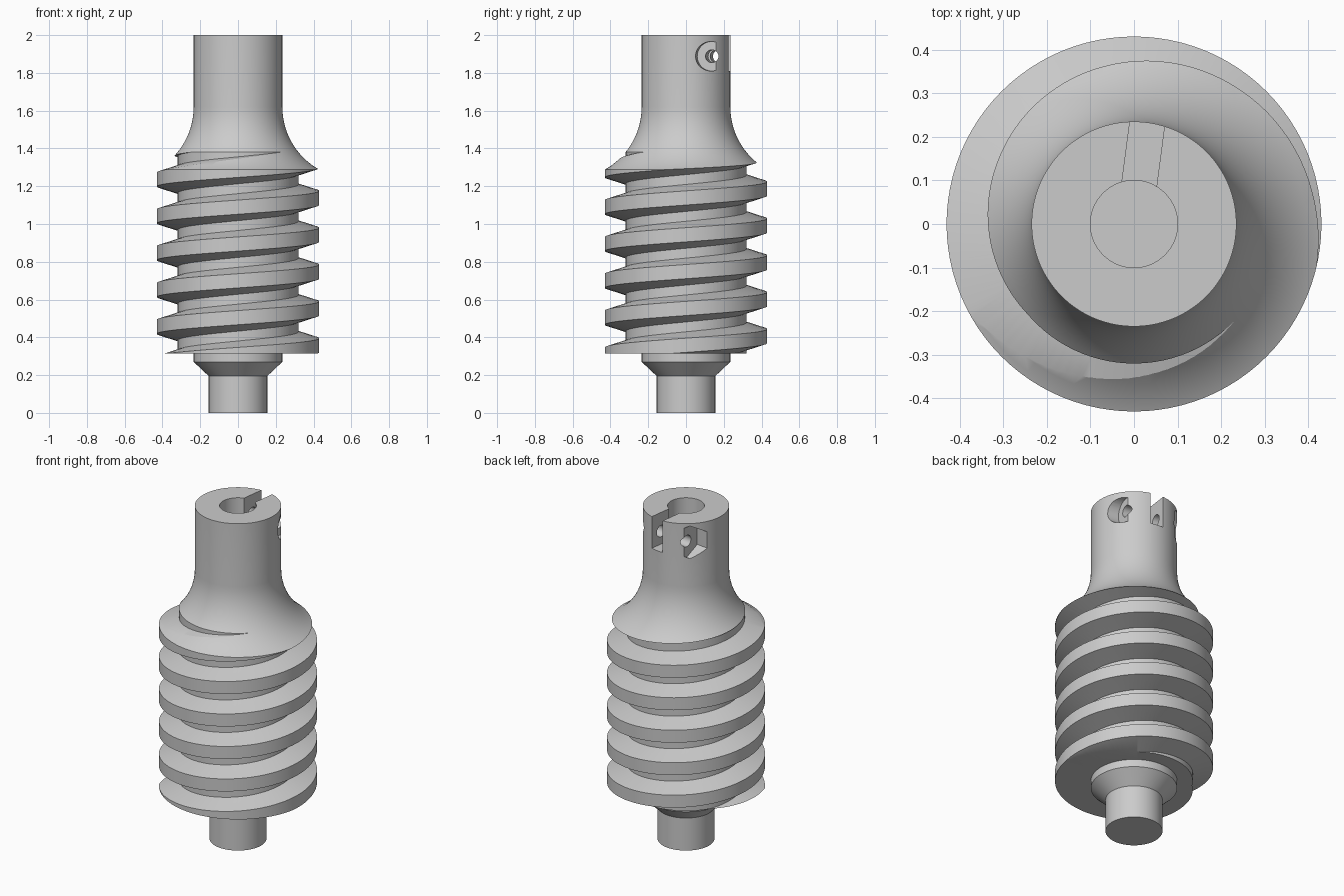
import bpy, bmesh
from math import sin, cos, tau, pi, radians
from mathutils import Matrix, Vector

SEG = 96
CORE_R, CREST_R, NECK_R = 0.32, 0.43, 0.235
PITCH, LEAD_Z = 0.195, 1.138
SLOT_ANGLE = radians(82.5)
SCREW_Z, SCREW_OFFSET = 1.888, 0.158

cube = bpy.data.objects.get("Cube")
if cube:
    bpy.data.objects.remove(cube, do_unlink=True)

steel = bpy.data.materials.new("plain grey steel")
steel.use_nodes = True
grey = (0.6, 0.6, 0.6, 1)
steel.diffuse_color = grey
steel.node_tree.nodes["Principled BSDF"].inputs["Base Color"].default_value = grey


def make_object(name, bm):
    """Turn a closed bmesh into an object whose faces point outwards."""
    if bm.calc_volume(signed=True) < 0:
        bmesh.ops.reverse_faces(bm, faces=bm.faces)
    mesh = bpy.data.meshes.new(name)
    bm.to_mesh(mesh)
    bm.free()
    mesh.materials.append(steel)
    obj = bpy.data.objects.new(name, mesh)
    bpy.context.collection.objects.link(obj)
    return obj


def skin(bm, rings):
    """Join closed rows of vertices with quads and cap both ends."""
    for a, b in zip(rings, rings[1:]):
        n = len(a)
        for i in range(n):
            j = (i + 1) % n
            bm.faces.new((a[i], a[j], b[j], b[i]))
    bm.faces.new(rings[0][::-1])
    bm.faces.new(rings[-1])


def lathe(name, profile, phase=0.0, seg=SEG):
    bm = bmesh.new()
    angles = [tau * (i + phase) / seg for i in range(seg)]
    skin(bm, [[bm.verts.new((r * cos(a), r * sin(a), z)) for a in angles] for r, z in profile])
    return make_object(name, bm)


def helix(name, section, start, end):
    """Sweep a radius/height section along a right-handed helix."""
    bm = bmesh.new()
    rings = []
    for i in range(start * SEG, end * SEG + 1):
        a, lift = tau * i / SEG, LEAD_Z + PITCH * i / SEG
        rings.append([bm.verts.new((r * cos(a), r * sin(a), lift + z)) for r, z in section])
    skin(bm, rings)
    # Split the twisted flanks so every face is flat
    bmesh.ops.triangulate(bm, faces=bm.faces)
    return make_object(name, bm)


def combine(target, tool, operation):
    mod = target.modifiers.new(operation.title(), "BOOLEAN")
    mod.operation, mod.solver, mod.object = operation, "EXACT", tool
    bpy.context.view_layer.objects.active = target
    bpy.ops.object.modifier_apply(modifier=mod.name)
    bpy.data.objects.remove(tool, do_unlink=True)


# Threaded core: a cylinder with one helical tooth
worm = lathe("worm_shaft", [(CORE_R, -0.1), (CORE_R, 2.1)], 0.27)
tooth = helix("tooth", [(0.28, -0.084), (CREST_R, -0.0375),
                        (CREST_R, 0.0375), (0.28, 0.084)], -5, 2)
combine(worm, tooth, "UNION")

# Turned outline: journal, cone, collar, thread zone, flared shoulder, neck
FLARE_R, FLARE_Z = 0.38, 1.62
flare = []
for i in range(17):
    a = radians(72) * (1 - i / 16)
    flare.append((NECK_R + FLARE_R * (1 - cos(a)), FLARE_Z - FLARE_R * sin(a)))
outline = [(0.155, 0), (0.155, 0.195), (NECK_R, 0.27), (NECK_R, 0.315), (0.5, 0.315)]
outline += flare + [(NECK_R, 2)]
combine(worm, lathe("outline", outline, 0.5), "INTERSECT")

# Bore in the top end
combine(worm, lathe("bore", [(0.1, 1.8), (0.1, 2.1)], 0, 64), "DIFFERENCE")

# Clamp frame: x runs along the screw, y along the slot
clamp = Matrix.Rotation(SLOT_ANGLE - pi / 2, 4, "Z")

# Slot from the bore to the outside
bm = bmesh.new()
bmesh.ops.create_cube(bm, size=1, matrix=clamp @ Matrix.Translation((0, 0.2, 1.96))
                      @ Matrix.Diagonal((0.08, 0.4, 0.3, 1)))
combine(worm, make_object("slot", bm), "DIFFERENCE")


def cross_hole(name, radius, seg, x0, x1):
    """Drill along the screw axis between x0 and x1, one corner pointing up."""
    bm = bmesh.new()
    place = clamp @ Matrix.Translation((0, SCREW_OFFSET, SCREW_Z))
    angles = [tau * i / seg for i in range(seg)]
    skin(bm, [[bm.verts.new(place @ Vector((x, radius * sin(a), radius * cos(a)))) for a in angles]
              for x in (x0, x1)])
    combine(worm, make_object(name, bm), "DIFFERENCE")


# Screw hole, round head seat and hexagonal nut seat
cross_hole("screw_hole", 0.034, 32, -0.4, 0.4)
cross_hole("head_seat", 0.078, 48, 0.152, 0.4)
cross_hole("nut_seat", 0.098, 6, -0.4, -0.15)

# Smooth turned surfaces, keep machined edges sharp
bpy.ops.object.select_all(action="DESELECT")
worm.select_set(True)
bpy.context.view_layer.objects.active = worm
bpy.ops.object.shade_smooth_by_angle(angle=radians(25))
